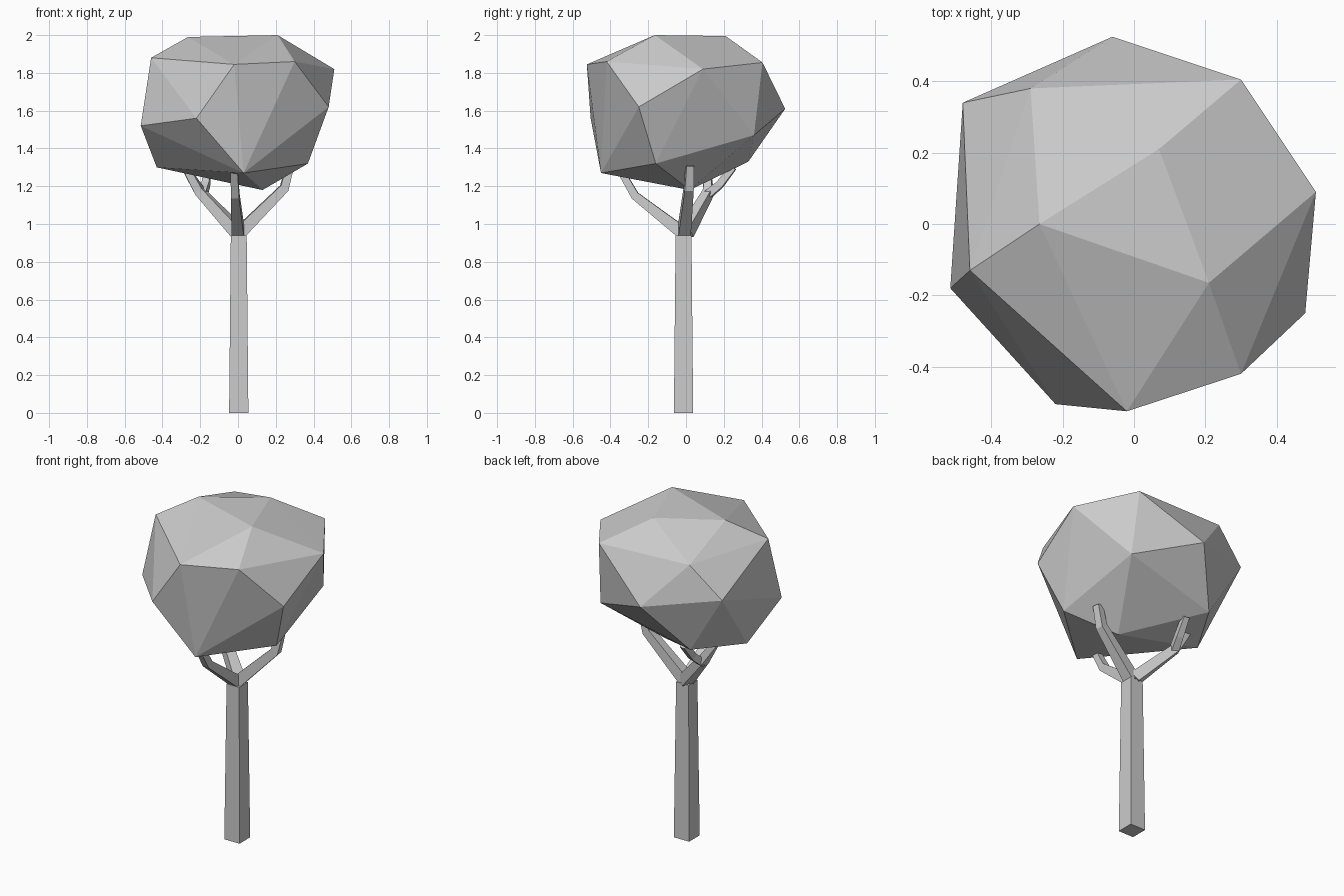
import bpy, bmesh
from mathutils import Vector

if "Cube" in bpy.data.objects:
    bpy.data.objects.remove(bpy.data.objects["Cube"])


def finish(bm, name):
    bmesh.ops.recalc_face_normals(bm, faces=bm.faces[:])
    mesh = bpy.data.meshes.new(name)
    bm.to_mesh(mesh)
    bm.free()
    ob = bpy.data.objects.new(name, mesh)
    bpy.context.collection.objects.link(ob)
    return ob


def skin_rings(rings, name):
    bm = bmesh.new()
    loops = [[bm.verts.new(p) for p in r] for r in rings]
    for a, b in zip(loops, loops[1:]):
        for i in range(4):
            j = (i + 1) % 4
            bm.faces.new((a[i], a[j], b[j], b[i]))
    bm.faces.new(loops[0])
    bm.faces.new(loops[-1])
    return finish(bm, name)


CORNERS = [(-1, -1), (1, -1), (1, 1), (-1, 1)]


def limb(name, path):
    """Square tapered tube along (point, half width) pairs."""
    pts = [Vector(p) for p, _ in path]
    rings = []
    for i, (p, r) in enumerate(path):
        d = pts[min(i + 1, len(pts) - 1)] - pts[max(i - 1, 0)]
        side = d.cross(Vector((0, 0, 1))).normalized()
        up = side.cross(d).normalized()
        rings.append([pts[i] + side * (a * r) + up * (b * r) for a, b in CORNERS])
    return skin_rings(rings, name)


# Trunk: tapered square post
skin_rings([[(0.004 + a * r, -0.013 + b * r, z) for a, b in CORNERS]
            for z, r in ((0, 0.051), (0.94, 0.042))], "trunk")

# Branches fanning out under the crown
limb("front_branch", [((0, -0.02, 0.955), 0.033), ((-0.015, -0.27, 1.15), 0.022),
                      ((-0.02, -0.35, 1.29), 0.018)])
limb("right_branch", [((0.01, -0.01, 0.955), 0.033), ((0.245, 0.015, 1.19), 0.024),
                      ((0.275, 0.02, 1.31), 0.02)])
limb("back_left_branch", [((0, 0, 0.955), 0.033), ((-0.2, 0.12, 1.17), 0.024),
                          ((-0.28, 0.11, 1.30), 0.018)])
limb("back_fork", [((-0.19, 0.11, 1.15), 0.022), ((-0.17, 0.18, 1.21), 0.02),
                   ((-0.16, 0.25, 1.30), 0.017)])

# Crown: faceted hull around the corner points
crown_points = [
    (0.21, -0.165, 2.0), (0.07, 0.21, 1.995), (-0.265, 0, 1.99),
    (0.51, 0.09, 1.82), (0.30, -0.42, 1.86), (-0.02, -0.525, 1.845),
    (-0.46, -0.13, 1.88), (-0.29, 0.38, 1.87), (0.30, 0.405, 1.855),
    (-0.06, 0.525, 1.61), (-0.48, 0.34, 1.69), (-0.515, -0.18, 1.52),
    (-0.22, -0.505, 1.56), (0.48, -0.25, 1.62), (0.03, -0.45, 1.27),
    (0.37, -0.16, 1.32), (0.13, 0.02, 1.18), (-0.43, 0.03, 1.30),
    (0.32, 0.36, 1.47), (-0.26, 0.33, 1.33)]
bm = bmesh.new()
for p in crown_points:
    bm.verts.new(p)
bmesh.ops.convex_hull(bm, input=bm.verts[:])
finish(bm, "crown")
